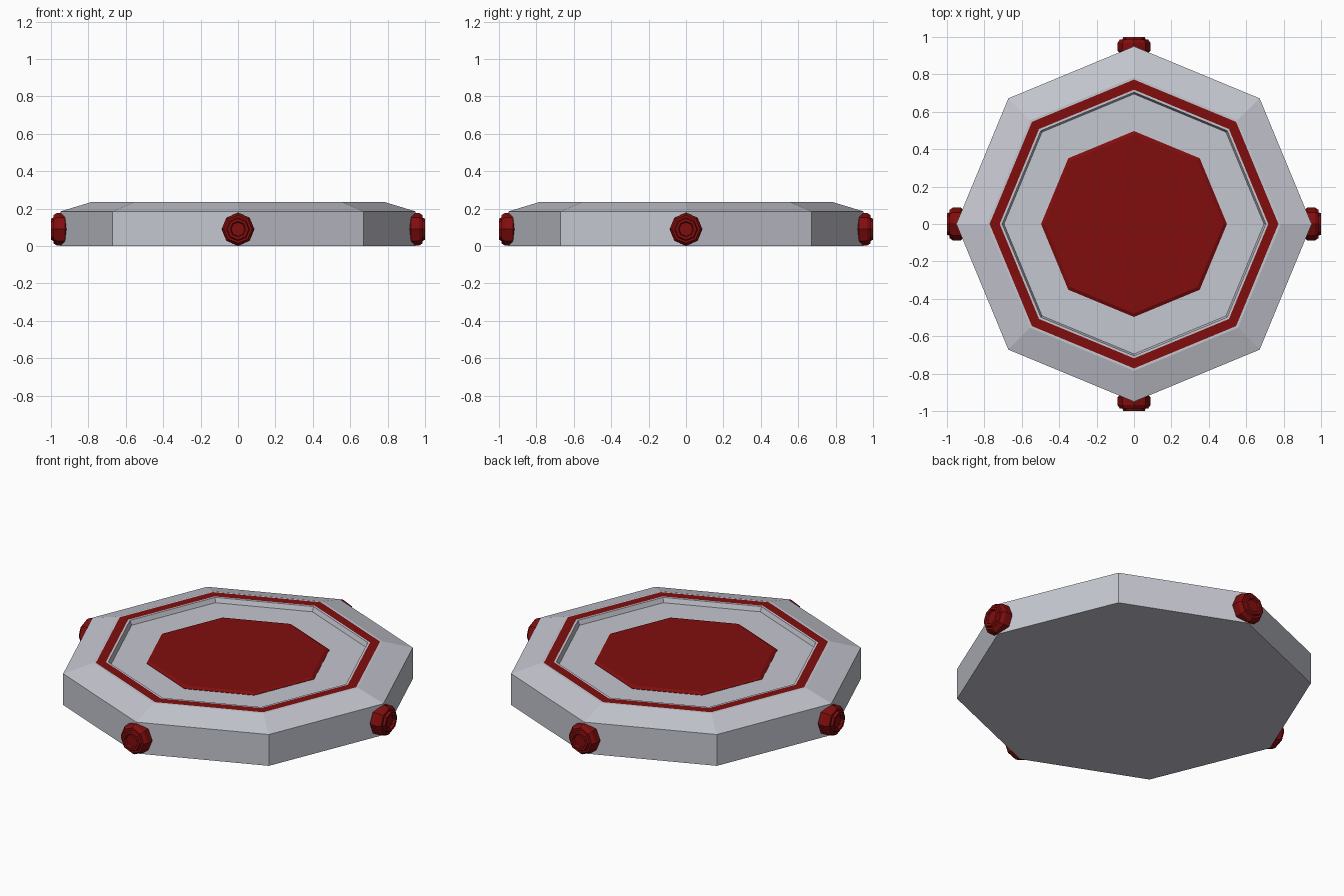
import bpy, bmesh, math
from mathutils import Matrix

if "Cube" in bpy.data.objects:
    bpy.data.objects.remove(bpy.data.objects["Cube"])

def material(name, rgb):
    m = bpy.data.materials.new(name)
    m.diffuse_color = (*rgb, 1)
    m.use_nodes = True
    m.node_tree.nodes["Principled BSDF"].inputs["Base Color"].default_value = m.diffuse_color
    return m

grey = material("pale grey", (0.56, 0.57, 0.63))
red = material("dark red", (0.22, 0.004, 0.004))

def lathe(name, profile, mats, matrix=Matrix(), bands=None):
    """Eight-sided lathe of (radius, z) points; radius 0 closes the end.
    bands maps a profile segment index to a material index."""
    bm = bmesh.new()
    rings = []
    for r, z in profile:
        if r == 0:
            rings.append([bm.verts.new((0, 0, z))] * 8)
        else:
            rings.append([bm.verts.new((r * math.cos(k * math.pi / 4),
                                        r * math.sin(k * math.pi / 4), z)) for k in range(8)])
    for i, (a, b) in enumerate(zip(rings, rings[1:])):
        for k in range(8):
            n = (k + 1) % 8
            corners = list(dict.fromkeys([a[k], a[n], b[n], b[k]]))
            bm.faces.new(corners).material_index = (bands or {}).get(i, 0)
    bmesh.ops.recalc_face_normals(bm, faces=bm.faces)
    bm.transform(matrix)
    me = bpy.data.meshes.new(name)
    bm.to_mesh(me)
    bm.free()
    for m in mats:
        me.materials.append(m)
    ob = bpy.data.objects.new(name, me)
    bpy.context.collection.objects.link(ob)
    return ob

# octagonal base with sloped shoulder, red rim band and shallow recess
lathe("base", [(0, 0), (0.95, 0), (0.95, 0.185), (0.785, 0.235), (0.772, 0.235),
               (0.718, 0.235), (0.705, 0.235), (0.695, 0.208), (0, 0.208)],
      [grey, red], bands={4: 1})

# bevelled red centre pad
lathe("centre_pad", [(0, 0.2), (0.497, 0.2), (0.497, 0.21), (0.478, 0.22), (0, 0.22)], [red])

# four knobs on the corners, each with a stepped face
knob = [(0, 0.88), (0.075, 0.88), (0.075, 0.915), (0.088, 0.925), (0.088, 0.968), (0.075, 0.987),
        (0.062, 0.987), (0.057, 1.0), (0.042, 1.0), (0.037, 0.988), (0, 0.988)]
for i, side in enumerate(("right", "back", "left", "front")):
    turn = (Matrix.Translation((0, 0, 0.09)) @ Matrix.Rotation(i * math.pi / 2, 4, 'Z')
            @ Matrix.Rotation(math.pi / 2, 4, 'Y'))
    lathe(side + "_knob", knob, [red], turn)
